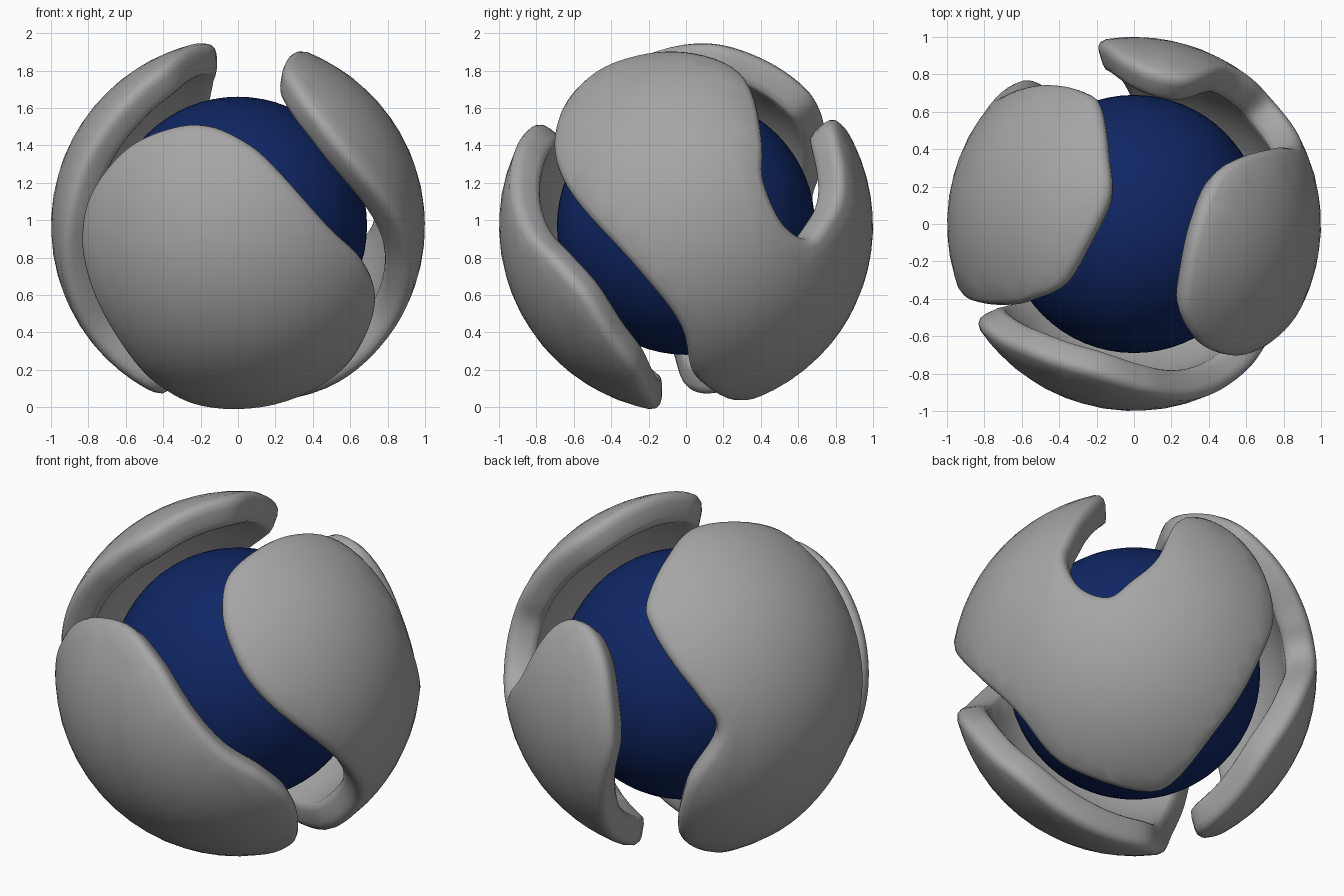
import bpy
import bmesh
import math
from mathutils import Vector
from mathutils.geometry import delaunay_2d_cdt

if "Cube" in bpy.data.objects:
    bpy.data.objects.remove(bpy.data.objects["Cube"], do_unlink=True)

CENTRE = Vector((0, 0, 0.97))


def make_material(name, colour):
    mat = bpy.data.materials.new(name)
    mat.use_nodes = True
    mat.diffuse_color = (*colour, 1)
    bsdf = mat.node_tree.nodes["Principled BSDF"]
    bsdf.inputs["Base Color"].default_value = (*colour, 1)
    bsdf.inputs["Roughness"].default_value = 0.6
    return mat


def closed_spline(points, steps):
    """Closed smooth curve through the control points."""
    n, out = len(points), []
    for i in range(n):
        a, b, c, d = (points[(i + k) % n] for k in (-1, 0, 1, 2))
        for s in range(steps):
            t = s / steps
            out.append(b + 0.5 * t * (c - a + t * (2 * a - 5 * b + 4 * c - d
                                                   + t * (3 * (b - c) + d - a))))
    return out


class FlatMap:
    """Stereographic map between the sphere and a plane around one direction."""

    def __init__(self, centre):
        self.c = centre.normalized()
        self.e1 = self.c.orthogonal().normalized()
        self.e2 = self.c.cross(self.e1)

    def flatten(self, p):
        p = p.normalized()
        return Vector((p.dot(self.e1), p.dot(self.e2))) / (1 + p.dot(self.c))

    def wrap(self, q, radius):
        s = q.length_squared
        p = 2 * q.x * self.e1 + 2 * q.y * self.e2 + (1 - s) * self.c
        return CENTRE + p * (radius / (1 + s))


def offset_ring(loop, distance):
    """Move a flat loop towards its inside by a distance on the sphere."""
    n = len(loop)
    area = sum(loop[i - 1].x * loop[i].y - loop[i].x * loop[i - 1].y for i in range(n))
    sign = 1 if area > 0 else -1
    ring = []
    for i, q in enumerate(loop):
        t = (loop[(i + 1) % n] - loop[i - 1]).normalized()
        normal = Vector((-t.y, t.x)) * sign
        ring.append(q + normal * distance * (1 + q.length_squared) / 2)
    return ring


def add_cap(bm, ring, flat_map, radius, step=0.06):
    """Fill a ring with an evenly divided curved surface."""
    points = list(ring)
    low = [min(q[k] for q in ring) for k in (0, 1)]
    high = [max(q[k] for q in ring) for k in (0, 1)]
    for row in range(int((high[1] - low[1]) / step) + 1):
        for col in range(int((high[0] - low[0]) / step) + 1):
            q = Vector((low[0] + step * (col + 0.5 * (row % 2)), low[1] + step * row))
            if min((q - r).length for r in ring) > step / 2:
                points.append(q)
    n = len(ring)
    edges = [(i, (i + 1) % n) for i in range(n)]
    result = delaunay_2d_cdt(points, edges, [], 1, 1e-6)
    verts = [bm.verts.new(flat_map.wrap(q, radius)) for q in result[0]]
    for face in result[2]:
        bm.faces.new([verts[i] for i in face])


def make_shell(name, outline, mat):
    """Thick curved plate with rounded rims, bounded by an outline of directions."""
    points = [Vector(p).normalized() for p in outline]
    flat_map = FlatMap(sum(points, Vector()))
    loop = closed_spline([flat_map.flatten(p) for p in points], 6)
    profile = [(0.05, 1.0), (0.02, 0.99), (0.004, 0.97), (0.0, 0.94),
               (0.008, 0.87), (0.02, 0.84), (0.04, 0.83)]
    bm = bmesh.new()
    rings = [offset_ring(loop, d) for d, _ in profile]
    rows = [[bm.verts.new(flat_map.wrap(q, r)) for q in ring]
            for ring, (_, r) in zip(rings, profile)]
    n = len(loop)
    for a, b in zip(rows, rows[1:]):
        for i in range(n):
            j = (i + 1) % n
            bm.faces.new((a[i], a[j], b[j], b[i]))
    for k in (0, -1):
        add_cap(bm, rings[k], flat_map, profile[k][1])
    bmesh.ops.remove_doubles(bm, verts=bm.verts, dist=1e-4)
    loose = [v for v in bm.verts if not v.link_faces]
    bmesh.ops.delete(bm, geom=loose, context="VERTS")
    bmesh.ops.recalc_face_normals(bm, faces=bm.faces)
    for face in bm.faces:
        face.smooth = True
    mesh = bpy.data.meshes.new(name)
    bm.to_mesh(mesh)
    bm.free()
    mesh.materials.append(mat)
    obj = bpy.data.objects.new(name, mesh)
    bpy.context.collection.objects.link(obj)


grey = make_material("shell grey", (0.38, 0.38, 0.38))
navy = make_material("core navy", (0.005, 0.02, 0.13))

# Inner ball
bpy.ops.mesh.primitive_uv_sphere_add(segments=64, ring_count=32, radius=0.69, location=CENTRE)
core = bpy.context.object
core.name = core.data.name = "core_ball"
core.data.materials.append(navy)
bpy.ops.object.shade_smooth()

# Side plate: a top lobe and a back lobe with a notch between them
side_outline = [
    (.5, -.72, .48), (.65, -.7, .3), (.82, -.57, .09), (.93, -.25, -.26),
    (.83, -.03, -.55), (.52, .07, -.85), (.08, .33, -.93), (-.02, .77, -.64),
    (-.14, .96, -.25), (-.2, .98, .03), (-.12, .93, .36), (.05, .83, .56),
    (.3, .78, .55), (.52, .83, .2), (.66, .75, .02), (.75, .66, -.07),
    (.85, .53, .02), (.87, .43, .25), (.77, .42, .48), (.47, .3, .83),
    (.33, 0, .94), (.27, -.3, .92), (.26, -.5, .83), (.35, -.65, .67)]
make_shell("left_shell", side_outline, grey)

# Front plate
front_outline = [
    (.75, -.54, -.37), (.7, -.4, -.6), (.54, -.25, -.8), (.2, -.17, -.96),
    (-.2, -.14, -.97), (-.45, -.27, -.85), (-.65, -.44, -.62), (-.8, -.5, -.32),
    (-.85, -.52, -.07), (-.8, -.57, .18), (-.6, -.67, .43), (-.35, -.77, .55),
    (-.15, -.82, .55), (.05, -.89, .46), (.2, -.92, .33), (.5, -.87, 0),
    (.68, -.71, -.18)]
make_shell("front_shell", front_outline, grey)

# Plate over the other side, from the top down to a tip underneath
right_outline = [
    (-.18, .65, .74), (-.14, .4, .9), (-.14, .1, .98), (-.35, -.3, .89),
    (-.55, -.42, .72), (-.72, -.45, .53), (-.88, -.42, .2), (-.93, -.36, -.05),
    (-.9, -.22, -.38), (-.78, -.1, -.62), (-.47, 0, -.88), (-.38, .2, -.9),
    (-.4, .62, -.67), (-.55, .79, -.28), (-.71, .7, .08), (-.62, .74, .28),
    (-.45, .76, .46), (-.28, .73, .62)]
make_shell("right_shell", right_outline, grey)
